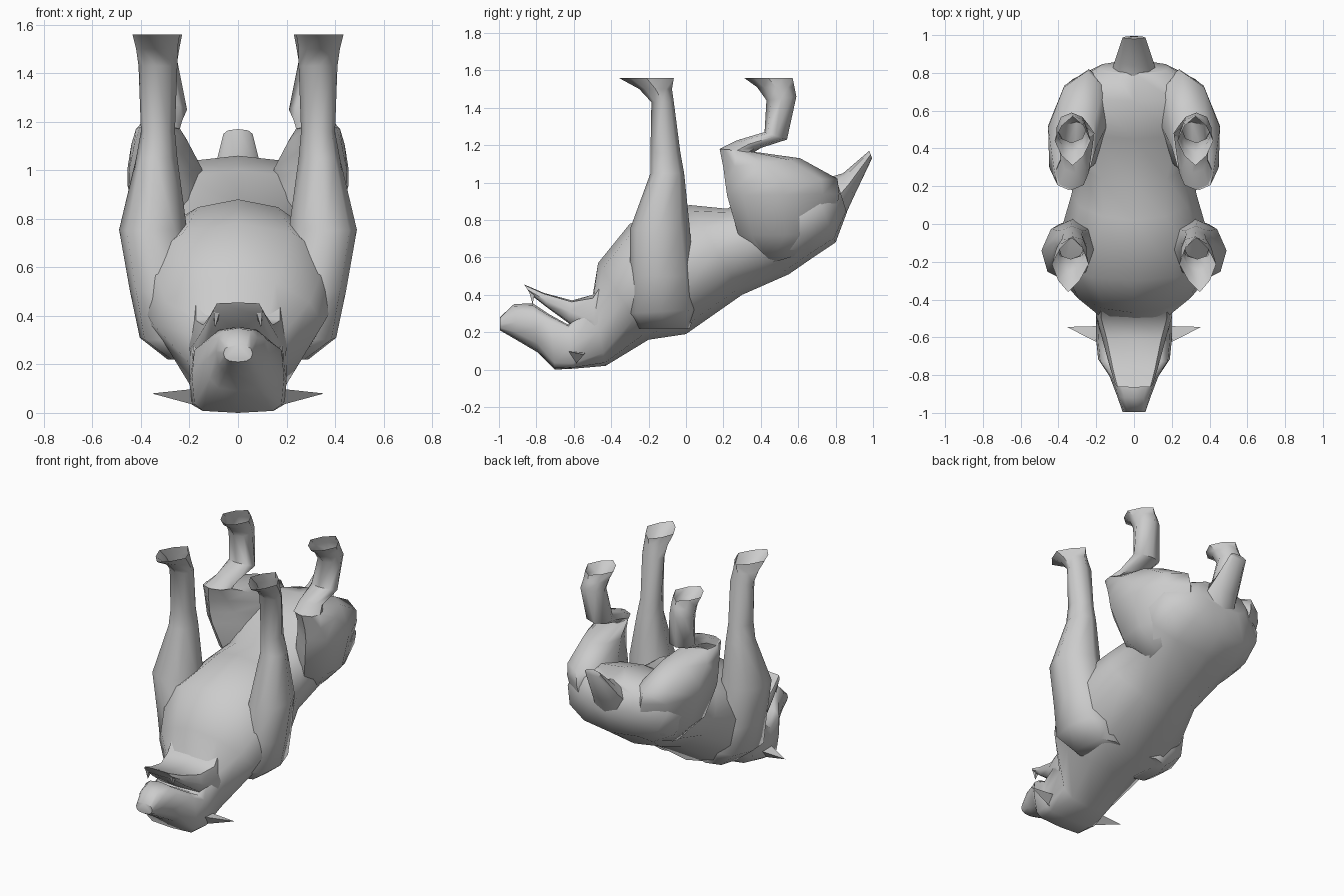
import bpy, bmesh, math


def loft(name, sections, sides=8, power=2.0, mirror=1, skew=0.0, open_end=False):
    """Skin rings; each section is ((y, z) one edge, (y, z) other edge, x0, x1[, power])."""
    bm = bmesh.new()
    rings = []
    for sec in sections:
        (ya, za), (yb, zb), x0, x1 = sec[:4]
        e = 2 / (sec[4] if len(sec) > 4 else power)
        ring = []
        for i in range(sides):
            t = 2 * math.pi * i / sides
            c, s = math.cos(t), math.sin(t)
            c = math.copysign(abs(c) ** e, c) if abs(c) > 1e-6 else 0
            s = math.copysign(abs(s) ** e, s) if abs(s) > 1e-6 else 0
            x = (x0 + x1) / 2 + c * (x1 - x0) / 2 - skew * s * abs(yb - ya)
            y = (ya + yb) / 2 + s * (yb - ya) / 2
            z = (za + zb) / 2 + s * (zb - za) / 2
            ring.append(bm.verts.new((mirror * x, y, z)))
        rings.append(ring)
    for a, b in zip(rings, rings[1:]):
        for i in range(sides):
            j = (i + 1) % sides
            bm.faces.new((a[i], a[j], b[j], b[i]))
    bm.faces.new(rings[0])
    if not open_end:
        bm.faces.new(rings[-1])
    return finish(name, bm)


def finish(name, bm):
    bmesh.ops.recalc_face_normals(bm, faces=bm.faces)
    me = bpy.data.meshes.new(name)
    bm.to_mesh(me)
    bm.free()
    ob = bpy.data.objects.new(name, me)
    bpy.context.collection.objects.link(ob)
    bpy.ops.object.select_all(action='DESELECT')
    ob.select_set(True)
    bpy.context.view_layer.objects.active = ob
    bpy.ops.object.shade_smooth_by_angle(angle=math.radians(55))
    return ob


def spike(name, base, tip):
    bm = bmesh.new()
    b = [bm.verts.new(p) for p in base]
    t = bm.verts.new(tip)
    bm.faces.new(b)
    for i in range(len(b)):
        bm.faces.new((b[i], b[(i + 1) % len(b)], t))
    return finish(name, bm)


# torso with skull and muzzle, the animal lies on its back
loft("body", [
    ((-0.995, 0.21), (-0.995, 0.28), -0.06, 0.06, 2.5),
    ((-0.90, 0.155), (-0.92, 0.35), -0.09, 0.09, 2.5),
    ((-0.79, 0.09), (-0.82, 0.355), -0.13, 0.13, 2.8),
    ((-0.70, 0.0), (-0.73, 0.295), -0.19, 0.19, 5),
    ((-0.60, 0.005), (-0.63, 0.24), -0.20, 0.20, 5),
    ((-0.43, 0.02), (-0.50, 0.39), -0.20, 0.20, 3),
    ((-0.20, 0.16), (-0.47, 0.57), -0.35, 0.35, 1.7),
    ((0.00, 0.19), (-0.30, 0.78), -0.42, 0.42, 2.2),
    ((0.30, 0.40), (0.02, 0.88), -0.33, 0.33, 2.0),
    ((0.55, 0.51), (0.22, 0.86), -0.31, 0.31, 2.4),
    ((0.68, 0.60), (0.45, 1.00), -0.40, 0.40, 2.3),
    ((0.80, 0.68), (0.65, 1.06), -0.37, 0.37, 2.3),
    ((0.86, 0.84), (0.80, 1.03), -0.19, 0.19, 2.3)], sides=12)

# lower jaw, open above the muzzle, running back into the throat
loft("jaw", [
    ((-0.83, 0.40), (-0.865, 0.455), -0.10, 0.10),
    ((-0.74, 0.33), (-0.76, 0.41), -0.13, 0.13),
    ((-0.63, 0.25), (-0.61, 0.37), -0.165, 0.165),
    ((-0.48, 0.12), (-0.50, 0.40), -0.20, 0.20),
    ((-0.30, 0.25), (-0.44, 0.50), -0.20, 0.20)], power=5)

# tail
loft("tail", [
    ((0.84, 0.80), (0.77, 1.03), -0.12, 0.12),
    ((0.90, 0.93), (0.84, 1.05), -0.10, 0.10),
    ((0.995, 1.13), (0.98, 1.17), -0.06, 0.06)])

for side, m in (("left", -1), ("right", 1)):
    # shoulder, fore leg and open paw
    loft(f"front_leg_{side}", [
        ((-0.26, 0.22), (0.02, 0.22), 0.05, 0.29, 3),
        ((-0.31, 0.30), (0.05, 0.32), 0.10, 0.405, 3),
        ((-0.30, 0.50), (0.04, 0.50), 0.16, 0.445, 2.4),
        ((-0.30, 0.75), (0.02, 0.76), 0.21, 0.49),
        ((-0.19, 1.05), (-0.01, 1.05), 0.25, 0.42),
        ((-0.19, 1.16), (-0.03, 1.16), 0.26, 0.40),
        ((-0.185, 1.43), (-0.065, 1.43), 0.25, 0.41),
        ((-0.25, 1.50), (-0.075, 1.50), 0.25, 0.42, 1.6),
        ((-0.36, 1.56), (-0.065, 1.56), 0.24, 0.435, 1.3)], mirror=m, skew=0.04, open_end=True)
    # thigh, tapering inward at the rump
    loft(f"thigh_{side}", [
        ((0.42, 0.56), (0.66, 0.63), 0.05, 0.28),
        ((0.28, 0.72), (0.78, 0.72), 0.10, 0.40),
        ((0.22, 0.93), (0.82, 0.94), 0.13, 0.455),
        ((0.21, 1.00), (0.81, 1.02), 0.15, 0.455),
        ((0.20, 1.08), (0.61, 1.13), 0.20, 0.44),
        ((0.18, 1.18), (0.36, 1.165), 0.24, 0.42)], mirror=m, skew=0.09)
    # shin, hock and open hind paw
    loft(f"hind_leg_{side}", [
        ((0.18, 1.18), (0.36, 1.16), 0.24, 0.42),
        ((0.27, 1.225), (0.40, 1.185), 0.23, 0.39),
        ((0.42, 1.27), (0.54, 1.23), 0.21, 0.40),
        ((0.43, 1.44), (0.59, 1.46), 0.25, 0.41),
        ((0.38, 1.51), (0.58, 1.51), 0.24, 0.41, 1.6),
        ((0.31, 1.56), (0.57, 1.56), 0.23, 0.42, 1.4)], mirror=m, open_end=True)
    # ear
    spike(f"ear_{side}", [(m * 0.17, -0.64, 0.10), (m * 0.17, -0.54, 0.09),
                          (m * 0.17, -0.59, 0.03)], (m * 0.355, -0.545, 0.08))
    # tooth on the jaw
    spike(f"tooth_{side}", [(m * 0.075, -0.84, 0.42), (m * 0.10, -0.84, 0.42),
                            (m * 0.10, -0.81, 0.40), (m * 0.075, -0.81, 0.40)],
          (m * 0.095, -0.82, 0.35))
